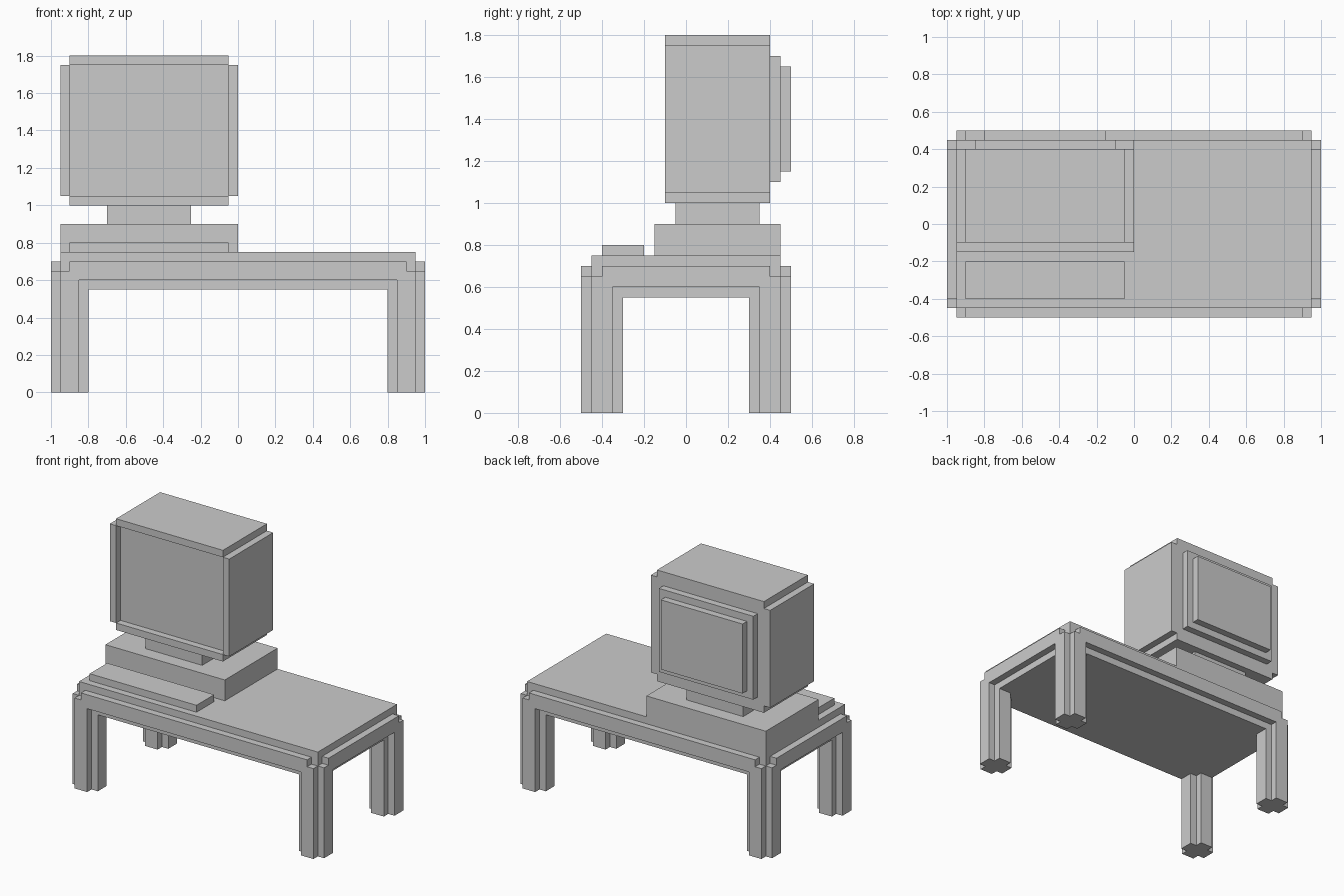
import bpy, bmesh
from mathutils import Vector

if "Cube" in bpy.data.objects:
    bpy.data.objects.remove(bpy.data.objects["Cube"], do_unlink=True)

grey = bpy.data.materials.new("plain grey")
grey.use_nodes = True
colour = (0.6, 0.6, 0.6, 1)
grey.diffuse_color = colour
grey.node_tree.nodes["Principled BSDF"].inputs["Base Color"].default_value = colour


def prism(name, profile, axis, lo, hi):
    """Extrude a closed 2D profile along an axis; the profile uses the other two axes in order."""
    def place(p, h):
        c = list(p)
        c.insert("xyz".index(axis), h)
        return c
    bm = bmesh.new()
    face = bm.faces.new([bm.verts.new(place(p, lo)) for p in profile])
    new = bmesh.ops.extrude_face_region(bm, geom=[face])["geom"]
    bmesh.ops.translate(bm, verts=[v for v in new if isinstance(v, bmesh.types.BMVert)],
                        vec=Vector(place((0, 0), hi - lo)))
    bmesh.ops.recalc_face_normals(bm, faces=bm.faces)
    mesh = bpy.data.meshes.new(name)
    bm.to_mesh(mesh)
    bm.free()
    mesh.materials.append(grey)
    obj = bpy.data.objects.new(name, mesh)
    bpy.context.collection.objects.link(obj)
    return obj


def box(name, x, y, z):
    return prism(name, [(x[0], y[0]), (x[1], y[0]), (x[1], y[1]), (x[0], y[1])], "z", *z)


def apron_profile(w):
    """Leg faces joined by a rail, with notched upper corners."""
    half = [(w - 0.1, 0.6), (w - 0.1, 0), (w, 0), (w, 0.65), (w - 0.05, 0.65), (w - 0.05, 0.7)]
    return half + [(-a, z) for a, z in reversed(half)]


# Desk: slab, four stepped legs, outer aprons
box("desk_top", (-0.95, 0.95), (-0.45, 0.45), (0.55, 0.75))
for sx, side in ((1, "left"), (-1, "right")):
    prism(side + "_apron", apron_profile(0.45), "x", *sorted((sx * 0.95, sx)))
    for sy, end in ((-1, "front"), (1, "back")):
        corner = [(0.95, 0.45), (0.8, 0.45), (0.8, 0.35), (0.85, 0.35), (0.85, 0.3), (0.95, 0.3)]
        prism(f"{end}_{side}_leg", [(sx * x, sy * y) for x, y in corner], "z", 0, 0.55)
for sy, end in ((-1, "front"), (1, "back")):
    prism(end + "_apron", apron_profile(0.95), "y", *sorted((sy * 0.45, sy * 0.5)))

# Computer on the desk
box("keyboard", (-0.9, -0.05), (-0.4, -0.2), (0.75, 0.8))
box("computer_base", (-0.95, 0), (-0.15, 0.45), (0.75, 0.9))
box("monitor_neck", (-0.7, -0.25), (-0.05, 0.35), (0.9, 1))

# Monitor: body with recessed screen, side panels, stepped back
body = [(-0.1, 1), (0.4, 1), (0.4, 1.8), (-0.1, 1.8),
        (-0.1, 1.75), (-0.05, 1.75), (-0.05, 1.05), (-0.1, 1.05)]
prism("monitor_body", body, "x", -0.9, -0.05)
box("monitor_left_panel", (-0.05, 0), (-0.1, 0.4), (1.05, 1.75))
box("monitor_right_panel", (-0.95, -0.9), (-0.1, 0.4), (1.05, 1.75))
box("monitor_back_step", (-0.85, -0.1), (0.4, 0.45), (1.1, 1.7))
box("monitor_back_cover", (-0.8, -0.15), (0.45, 0.5), (1.15, 1.65))
